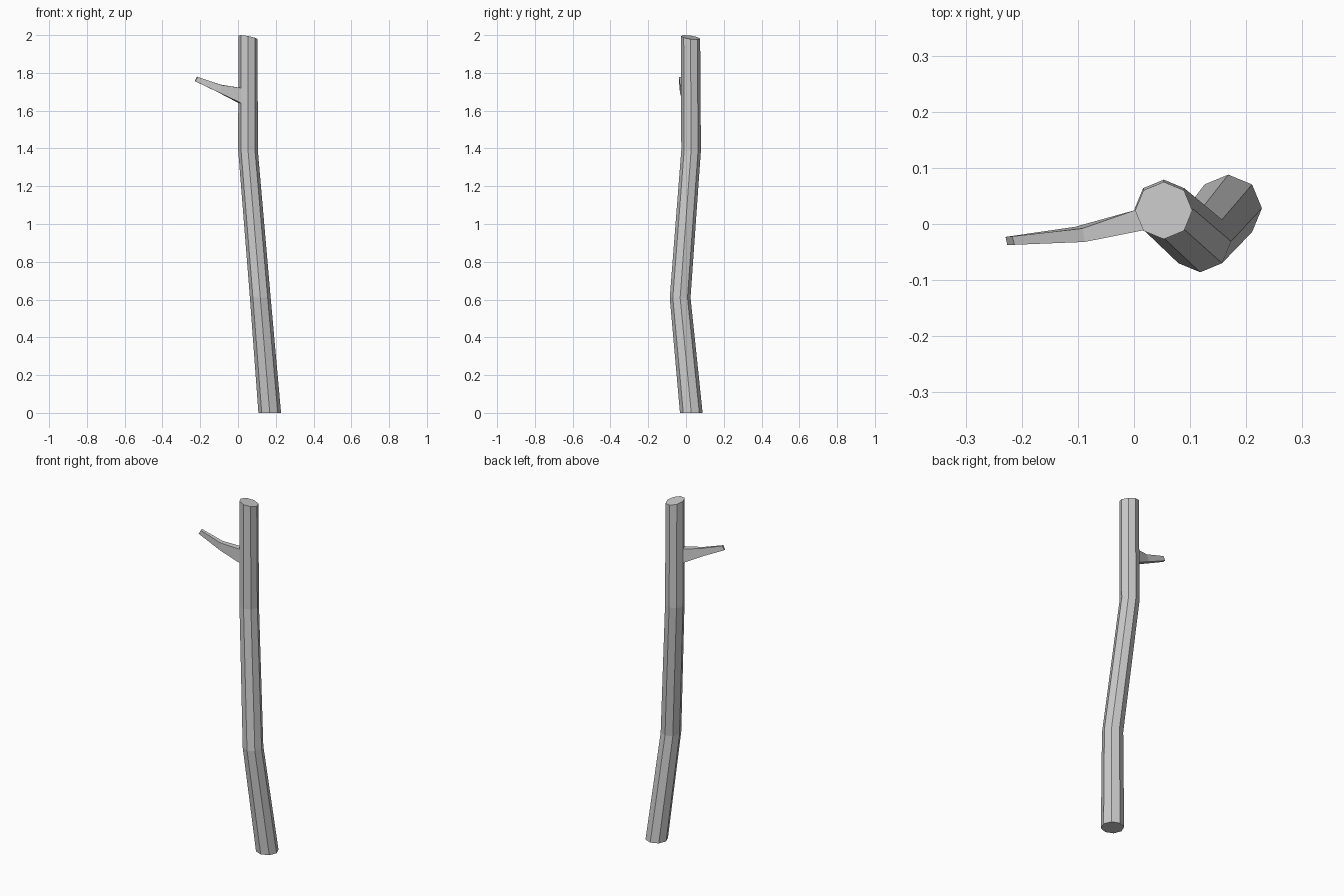
import bpy, math

if "Cube" in bpy.data.objects:
    bpy.data.objects.remove(bpy.data.objects["Cube"])


def loft(name, rings, cap_start=True):
    # Skin a list of equal-length rings and cap the ends
    n = len(rings[0])
    verts = [p for ring in rings for p in ring]
    faces = [(r * n + i, r * n + (i + 1) % n, (r + 1) * n + (i + 1) % n, (r + 1) * n + i)
             for r in range(len(rings) - 1) for i in range(n)]
    if cap_start:
        faces.append(tuple(reversed(range(n))))
    faces.append(tuple(range(len(verts) - n, len(verts))))
    mesh = bpy.data.meshes.new(name)
    mesh.from_pydata(verts, [], faces)
    ob = bpy.data.objects.new(name, mesh)
    bpy.context.collection.objects.link(ob)
    return ob


def octagon(cx, cy, cz, r, tilt_x=0.0, tilt_y=0.0):
    pts = []
    for i in range(8):
        a = math.radians(45 * i)
        dx, dy = r * math.cos(a), r * math.sin(a)
        pts.append((cx + dx, cy + dy, cz + tilt_x * dx + tilt_y * dy))
    return pts


# Crooked eight-sided trunk with a slanted cut at the top
loft("trunk", [
    octagon(0.168, 0.028, 0.0, 0.060),
    octagon(0.118, -0.031, 0.61, 0.055),
    octagon(0.053, 0.027, 1.39, 0.052),
    octagon(0.053, 0.024, 1.988, 0.051, -0.19, -0.14),
])

# Four-sided twig growing from one facet of the trunk
# ring order: back bottom, front bottom, front top, back top
loft("branch", [
    [(0.003, 0.025, 1.64), (0.018, -0.011, 1.64), (0.018, -0.011, 1.72), (0.003, 0.025, 1.72)],
    [(-0.105, -0.005, 1.697), (-0.092, -0.032, 1.692), (-0.088, -0.032, 1.736), (-0.092, -0.008, 1.738)],
    [(-0.229, -0.023, 1.758), (-0.226, -0.037, 1.755), (-0.213, -0.037, 1.778), (-0.217, -0.022, 1.780)],
], cap_start=False)
for ob in bpy.data.objects:
    ob.data.validate()
    # Outward normals
    import bmesh
    bm = bmesh.new()
    bm.from_mesh(ob.data)
    bmesh.ops.recalc_face_normals(bm, faces=bm.faces)
    bm.to_mesh(ob.data)
    bm.free()
